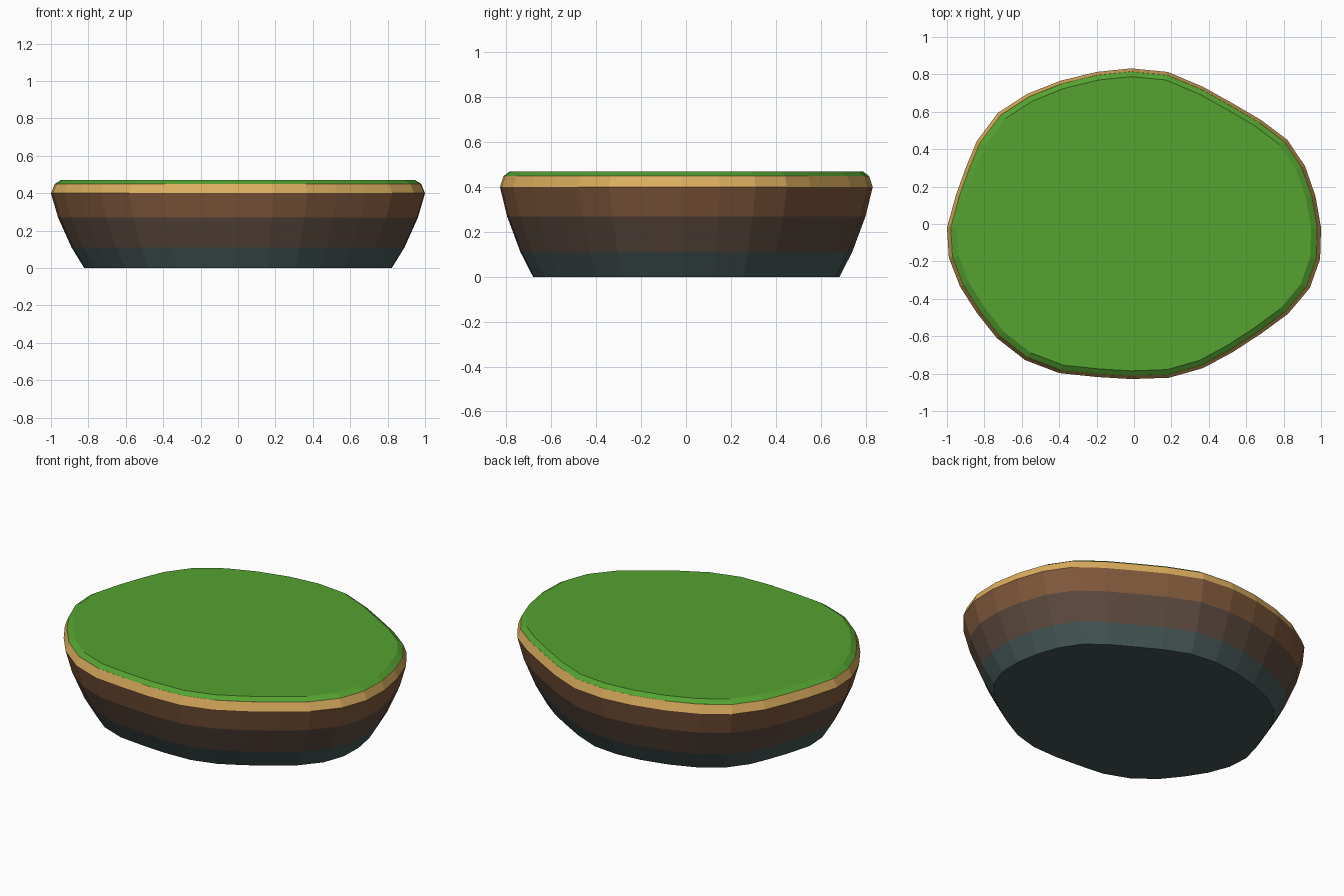
import bpy

if "Cube" in bpy.data.objects:
    bpy.data.objects.remove(bpy.data.objects["Cube"])

# Irregular 32-sided island outline at its widest level (counter-clockwise from +x)
OUTLINE = [
    (1.0, -.02), (.97, .15), (.914, .31), (.82, .45), (.68, .556), (.524, .647),
    (.37, .733), (.18, .813), (-.016, .832), (-.20, .813), (-.396, .765),
    (-.572, .695), (-.727, .595), (-.84, .444), (-.898, .305), (-.952, .155),
    (-1.0, -.02), (-.99, -.18), (-.93, -.335), (-.84, -.476), (-.733, -.61),
    (-.583, -.727), (-.40, -.797), (-.198, -.818), (-.016, -.829), (.187, -.822),
    (.37, -.77), (.53, -.684), (.684, -.583), (.824, -.48), (.94, -.342), (.995, -.187),
]


def material(name, rgb):
    m = bpy.data.materials.new(name)
    m.diffuse_color = (*rgb, 1)
    m.use_nodes = True
    m.node_tree.nodes["Principled BSDF"].inputs["Base Color"].default_value = m.diffuse_color
    return m


def layered_solid(name, levels, mats):
    """Stack scaled outlines at (z, scale); one material per band, caps take the end bands."""
    n = len(OUTLINE)
    verts = [(x * s, y * s, z) for z, s in levels for x, y in OUTLINE]
    bands = len(levels) - 1
    faces = [(b * n + i, b * n + (i + 1) % n, (b + 1) * n + (i + 1) % n, (b + 1) * n + i)
             for b in range(bands) for i in range(n)]
    faces.append(tuple(reversed(range(n))))
    faces.append(tuple(range(bands * n, (bands + 1) * n)))
    mesh = bpy.data.meshes.new(name)
    mesh.from_pydata(verts, [], faces)
    for m in mats:
        mesh.materials.append(m)
    for p in mesh.polygons:
        p.material_index = min(p.index // n, bands - 1)
    mesh.polygons[bands * n].material_index = 0
    obj = bpy.data.objects.new(name, mesh)
    bpy.context.collection.objects.link(obj)
    return obj


slate = material("slate", (.061, .093, .093))
dark_soil = material("dark_soil", (.107, .067, .05))
soil = material("soil", (.22, .10, .045))
sand = material("sand", (.73, .43, .115))
grass = material("grass", (.089, .36, .03))

# Ground body: rock, two soil bands and a sandy rim
layered_solid("ground", [(0, .822), (.11, .89), (.27, .962), (.40, 1), (.45, .98)],
              [slate, dark_soil, soil, sand])

# Grass cap with bevelled edge
layered_solid("grass_cap", [(.45, .979), (.47, .947)], [grass])
